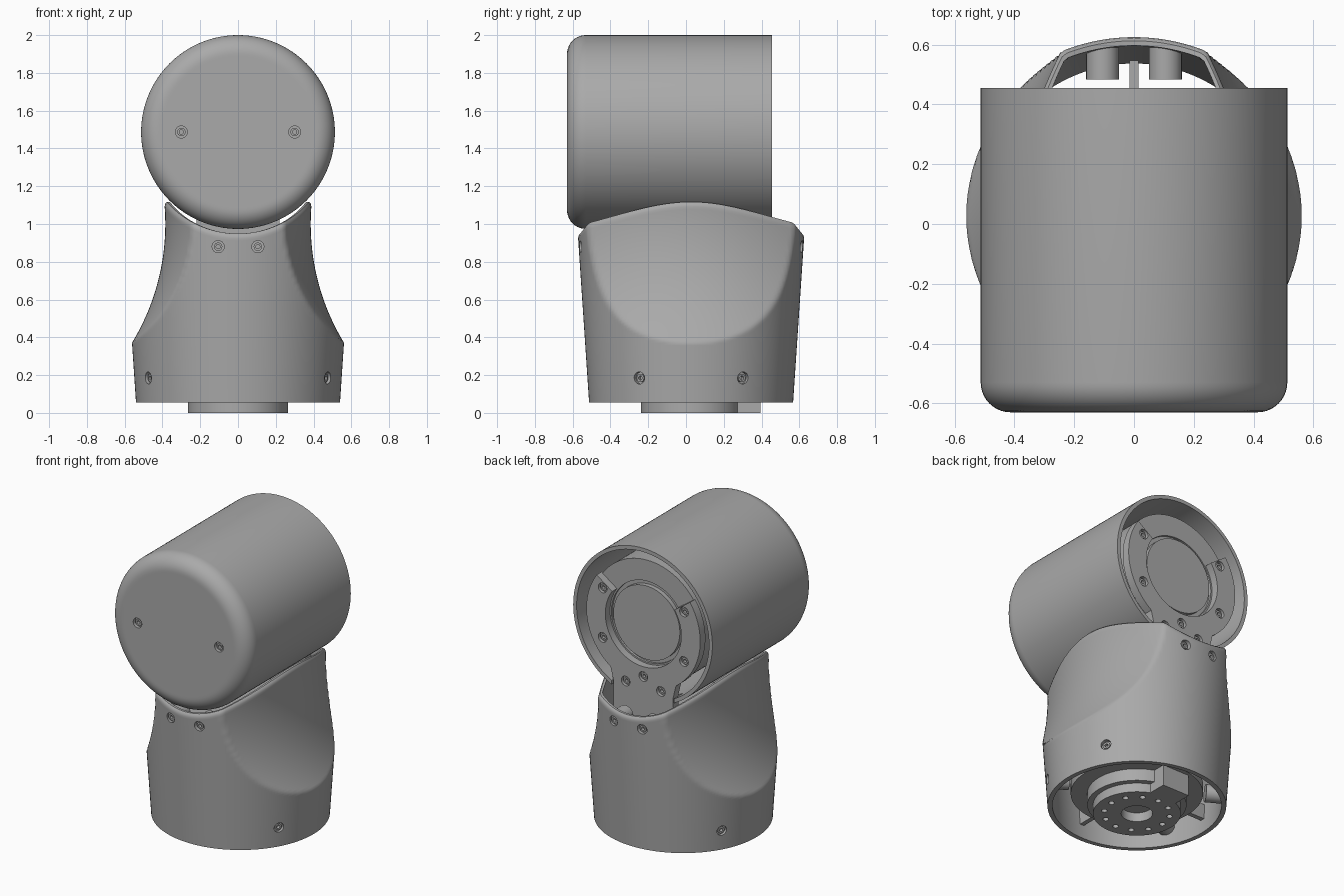
import bpy, bmesh
from math import sin, cos, pi, sqrt, radians
from mathutils import Matrix, Vector

if "Cube" in bpy.data.objects:
    bpy.data.objects.remove(bpy.data.objects["Cube"])

GREY = (0.4, 0.4, 0.4, 1)
grey = bpy.data.materials.new("matte grey")
grey.use_nodes = True
grey.diffuse_color = GREY
grey.node_tree.nodes["Principled BSDF"].inputs["Base Color"].default_value = GREY

CY = 0.027           # y of the body axis
HZ = 1.487           # height of the head axis
HEAD_R = 0.513


def finish(name, bm, angle=30):
    bmesh.ops.recalc_face_normals(bm, faces=bm.faces)
    mesh = bpy.data.meshes.new(name)
    bm.to_mesh(mesh)
    bm.free()
    mesh.materials.append(grey)
    obj = bpy.data.objects.new(name, mesh)
    bpy.context.collection.objects.link(obj)
    shade(obj, angle)
    return obj


def shade(obj, angle=30):
    bpy.ops.object.select_all(action='DESELECT')
    obj.select_set(True)
    bpy.context.view_layer.objects.active = obj
    bpy.ops.object.shade_smooth_by_angle(angle=radians(angle))


def frame(loc, direction):
    """Matrix that puts local z along direction at loc."""
    rot = Vector(direction).to_track_quat('Z', 'Y').to_matrix().to_4x4()
    return Matrix.Translation(loc) @ rot


def lathe(name, profile, matrix, steps=96):
    """Revolve (radius, height) points round local z."""
    bm = bmesh.new()
    vs = [bm.verts.new((r, 0, h)) for r, h in profile]
    es = [bm.edges.new(p) for p in zip(vs, vs[1:])]
    if profile[0][0] > 0:
        es.append(bm.edges.new((vs[-1], vs[0])))
    bmesh.ops.spin(bm, geom=vs + es, cent=(0, 0, 0), axis=(0, 0, 1),
                   angle=2 * pi, steps=steps)
    bmesh.ops.remove_doubles(bm, verts=bm.verts, dist=1e-5)
    bmesh.ops.transform(bm, matrix=matrix, verts=bm.verts)
    return finish(name, bm)


def box(name, lo, hi):
    bm = bmesh.new()
    size = Vector(hi) - Vector(lo)
    m = Matrix.Translation((Vector(hi) + Vector(lo)) / 2) @ Matrix.Diagonal((*size, 1))
    bmesh.ops.create_cube(bm, size=1, matrix=m)
    return finish(name, bm)


def cut(obj, cutter, angle=30):
    mod = obj.modifiers.new("cut", 'BOOLEAN')
    mod.operation, mod.solver, mod.object = 'DIFFERENCE', 'EXACT', cutter
    bpy.ops.object.select_all(action='DESELECT')
    bpy.context.view_layer.objects.active = obj
    obj.select_set(True)
    bpy.ops.object.modifier_apply(modifier=mod.name)
    bpy.data.objects.remove(cutter)
    shade(obj, angle)


def drill(obj, frames, radius, length, angle=30):
    bm = bmesh.new()
    for m in frames:
        bmesh.ops.create_cone(bm, cap_ends=True, segments=24, radius1=radius,
                              radius2=radius, depth=length, matrix=m)
    cut(obj, finish("hole_cutter", bm), angle)


def screws(name, obj, frames, length, boss=0.055, angle=30):
    """Drill holes and fill each with a sunk socket screw on a boss."""
    drill(obj, frames, 0.032, 0.12, angle)
    for i, m in enumerate(frames):
        lathe(f"{name}_{i + 1}", [(0, -.03), (.011, -.03), (.011, -.01), (.022, -.01),
                                  (.022, -.022), (boss, -.022), (boss, -length),
                                  (0, -length)], m, 24)


# Body shell: flared tube with two scooped sides and a saddle-shaped rim
def body_radius(a, z):
    cone = 0.54 + (z - 0.055) * 0.067
    scoop = 0.385 + 1.21 - sqrt(1.21 ** 2 - (z - 1) ** 2)
    c = abs(cos(a))
    side = 2 * scoop / (c + sqrt(c * c + 4 * 0.466 * sin(a) ** 2 * scoop))
    return min(cone, side)


def rim_height(a):
    z = 1.0
    for _ in range(6):
        x = body_radius(a, z) * cos(a)
        z = HZ - sqrt(0.538 ** 2 - x * x)
    return z


N, ROWS, WALL = 192, 72, 0.03
bm = bmesh.new()
columns = []
for i in range(N):
    a = 2 * pi * i / N
    top = rim_height(a)
    heights = [0.055 + (top - 0.025 - 0.055) * j / ROWS for j in range(ROWS + 1)]
    pts = [(body_radius(a, z), z) for z in heights]
    inner = [(r - WALL, z) for r, z in reversed(pts)]
    r = body_radius(a, top)
    pts += [(r - 0.005, top - 0.009), (r - 0.014, top), (r - WALL, top)] + inner
    columns.append([bm.verts.new((r * cos(a), CY + r * sin(a), z)) for r, z in pts])
for i in range(N):
    p, q = columns[i], columns[(i + 1) % N]
    for j in range(len(p)):
        k = (j + 1) % len(p)
        bm.faces.new((p[j], q[j], q[k], p[k]))
body = finish("body_shell", bm, 40)

upper = [frame((x, CY + s * 0.586, 0.88), (0, s, 0)) for s in (-1, 1) for x in (-.105, .105)]
lower = []
for a in (30, 150, 210, 330):
    d = Vector((cos(radians(a)), sin(radians(a)), 0))
    lower.append(frame(d * 0.548 + Vector((0, CY, 0.185)), d))
screws("collar_screw", body, upper, 0.13, angle=40)
screws("base_screw", body, lower, 0.13, angle=40)

# Head shell: rounded cup, open at the back
ROUND = 0.1
outer = [(0, -.63), (.4, -.63)]
for i in range(11):
    t = pi / 2 * i / 10
    outer.append((HEAD_R - ROUND + ROUND * sin(t), -.63 + ROUND - ROUND * cos(t)))
to_back = frame((0, 0, HZ), (0, 1, 0))
head = lathe("head_shell", outer + [(HEAD_R, .455), (.488, .455), (.488, -.53),
                                    (.41, -.6), (0, -.6)], to_back, 128)
cut(head, box("neck_slot_cutter", (-.23, .36, .9), (.23, .5, 1.2)))
screws("head_screw", head, [frame((x, -.63, HZ), (0, -1, 0)) for x in (-.3, .3)], 0.1)

# Head motor with its round output face
lathe("head_motor", [(0, .415), (.245, .415), (.245, .385), (.27, .385), (.27, .4),
                     (.41, .4), (.41, -.58), (0, -.58)], to_back)

# Horseshoe bracket with a neck running down into the body
arc = lambda r, a: (r * cos(radians(a)), r * sin(radians(a)))
right = [arc(.42, a) for a in range(35, -56, -6)] + [(.22, -.43), (.22, -.9)]
left = [(-x, z) for x, z in reversed(right)]
inside = [arc(.28, a) for a in range(145, 396, 5)]
bm = bmesh.new()
face = bm.faces.new([bm.verts.new((x, .395, HZ + z)) for x, z in right + left + inside])
ext = bmesh.ops.extrude_face_region(bm, geom=[face])
bmesh.ops.translate(bm, vec=(0, .055, 0),
                    verts=[v for v in ext["geom"] if isinstance(v, bmesh.types.BMVert)])
bracket = finish("neck_bracket", bm)
spots = [(x, z) for x in (-.3, .3) for z in (-.165, .165)] + [(0, -.345)]
spots += [(x, z) for x in (-.13, .13) for z in (-.41, -.62)]
screws("bracket_screw", bracket,
       [frame((x, .45, HZ + z), (0, 1, 0)) for x, z in spots], 0.05, 0.036)

# Body motor, its output flange and connector tab
base = Matrix.Translation((0, CY, 0))
lathe("body_motor", [(0, .06), (.3, .06), (.3, .14), (.4, .14), (.4, .2), (.36, .2),
                     (.36, .8), (0, .8)], base)
flange = lathe("output_flange", [(.095, 0), (.265, 0), (.265, .08), (.095, .08)], base)
drill(flange, [Matrix.Translation((.2 * cos(i * pi / 6), CY + .2 * sin(i * pi / 6), 0))
               for i in range(12)], 0.018, 0.08)
box("connector_tab", (-.1, CY + .24, 0), (.1, .395, .14))

# Ribs joining the body motor to the shell
for i, a in enumerate((0, 90, 180, 270)):
    bm = bmesh.new()
    m = base @ Matrix.Rotation(radians(a), 4, 'Z') @ Matrix.Translation((.44, 0, .2))
    bmesh.ops.create_cube(bm, size=1, matrix=m @ Matrix.Diagonal((.16, .03, .1, 1)))
    finish(f"motor_rib_{i + 1}", bm)
